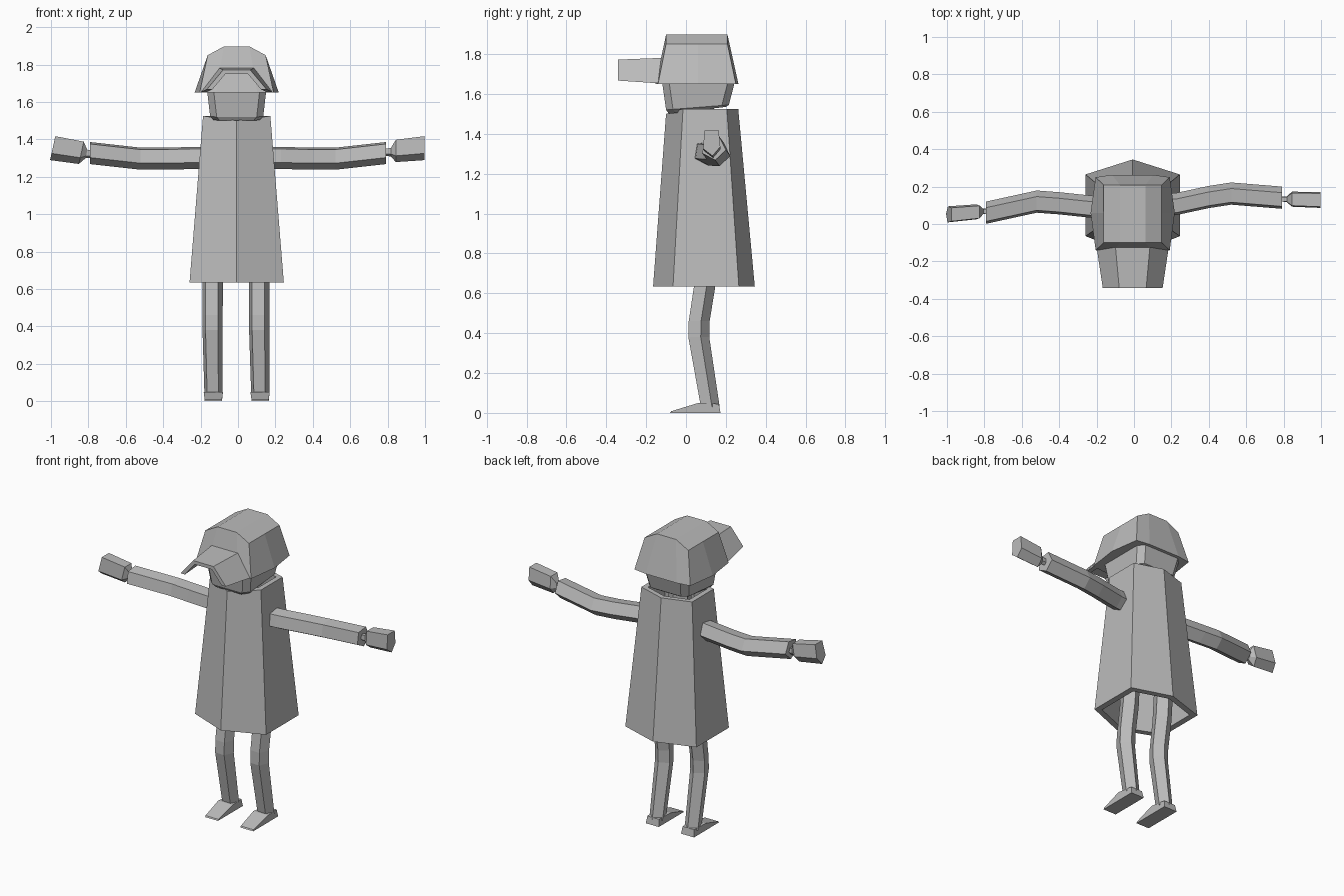
import bpy, bmesh, math
from mathutils import Vector

if "Cube" in bpy.data.objects:
    bpy.data.objects.remove(bpy.data.objects["Cube"])

mat = bpy.data.materials.new("plain grey")
mat.diffuse_color = (0.5, 0.5, 0.5, 1)
mat.use_nodes = True
mat.node_tree.nodes["Principled BSDF"].inputs["Base Color"].default_value = mat.diffuse_color


def loft(name, rings, ends=True, loop=False):
    """Skin equal-length rings of points with flat quads."""
    bm = bmesh.new()
    vs = [[bm.verts.new(p) for p in r] for r in rings]
    pairs = list(zip(vs, vs[1:])) + ([(vs[-1], vs[0])] if loop else [])
    for a, b in pairs:
        for i in range(len(a)):
            j = (i + 1) % len(a)
            bm.faces.new((a[i], a[j], b[j], b[i]))
    if ends and not loop:
        bm.faces.new(vs[0])
        bm.faces.new(vs[-1])
    return finish(name, bm)


def finish(name, bm):
    bmesh.ops.recalc_face_normals(bm, faces=bm.faces)
    me = bpy.data.meshes.new(name)
    bm.to_mesh(me)
    bm.free()
    me.materials.append(mat)
    ob = bpy.data.objects.new(name, me)
    bpy.context.collection.objects.link(ob)
    return ob


def pentagon(r, start):
    return [(r * math.cos(math.radians(start + 72 * i)),
             r * math.sin(math.radians(start + 72 * i))) for i in range(5)]


CX = -0.007  # body centre line


# Coat: hollow six-sided flared shell
def hexagon(w, front, side_f, side_b, back, z, zf):
    return [(CX, front, zf), (CX + w, side_f, z), (CX + w, side_b, z),
            (CX, back, z), (CX - w, side_b, z), (CX - w, side_f, z)]


def shrink(ring, k):
    c = Vector((CX, 0.09, 0))
    return [((x - c.x) * k + c.x, (y - c.y) * k + c.y, z) for x, y, z in ring]


hem = hexagon(0.252, -0.165, -0.065, 0.265, 0.345, 0.635, 0.635)
collar = hexagon(0.18, -0.10, -0.015, 0.205, 0.262, 1.525, 1.50)
loft("coat", [hem, collar, shrink(collar, 0.82), shrink(hem, 0.85)], loop=True)


# Head: block with chamfered corners and a sloping chin
def head_ring(w, f, b, zf, zb, ch=0.035):
    pts = [(-w + ch, f), (w - ch, f), (w, f + ch), (w, b - ch),
           (w - ch, b), (-w + ch, b), (-w, b - ch), (-w, f + ch)]
    return [(CX + x, y, zf + (zb - zf) * (y - f) / (b - f)) for x, y in pts]


loft("head", [head_ring(0.125, -0.085, 0.20, 1.50, 1.535),
              head_ring(0.142, -0.10, 0.215, 1.52, 1.545),
              head_ring(0.158, -0.12, 0.245, 1.66, 1.66)])
loft("neck", [[(CX + x, 0.07 + y, z) for x, y in pentagon(0.07, 18)]
              for z in (1.38, 1.53)])


# Cap: flared arch-topped dome
def cap_ring(a, c, s, f, b, bulge, z, zc):
    return [(CX + x, y, h) for x, y, h in (
        (-a, f, z), (-c, f - bulge, zc), (c, f - bulge, zc), (a, f, z), (s, 0.06, z),
        (a, b, z), (c, b + bulge, zc), (-c, b + bulge, zc), (-a, b, z), (-s, 0.06, z))]


bm = bmesh.new()
low = [bm.verts.new(p) for p in cap_ring(0.198, 0.11, 0.225, -0.14, 0.25, 0.013, 1.65, 1.65)]
top = [bm.verts.new(p) for p in cap_ring(0.155, 0.068, 0.155, -0.10, 0.208, 0, 1.85, 1.897)]
for i in range(10):
    j = (i + 1) % 10
    bm.faces.new((low[i], low[j], top[j], top[i]))
for idx in ((0, 1, 7, 8, 9), (1, 2, 6, 7), (2, 3, 4, 5, 6)):
    bm.faces.new([top[i] for i in idx])
bm.faces.new(low)
finish("cap", bm)


# Visor: thin folded sheet projecting forward
def visor_ring(y, w, t, z0, z1):
    pts = [(-w, z0), (-t, z1), (t, z1), (w, z0),
           (w - 0.03, z0), (t - 0.012, z1 - 0.022), (-t + 0.012, z1 - 0.022), (-w + 0.03, z0)]
    return [(CX + x, y, z) for x, z in pts]


loft("visor", [visor_ring(-0.09, 0.198, 0.095, 1.65, 1.782),
               visor_ring(-0.342, 0.16, 0.072, 1.667, 1.772)])

# Sleeves: bent five-sided tubes, slightly different swing on each side
arm_shape = pentagon(0.063, 134)
for side, s, ys in (("right", 1, (0.105, 0.16, 0.138)), ("left", -1, (0.09, 0.117, 0.058))):
    path = [(0.14, ys[0] - 0.01, 1.305), (0.23, ys[0], 1.304), (0.40, (ys[0] + 2 * ys[1]) / 3, 1.30),
            (0.52, ys[1], 1.30), (0.79, ys[2], 1.33)]
    loft(side + "_arm", [[(s * x, y + p, z + q) for p, q in arm_shape] for x, y, z in path])

# Hands: tapered mitts with a narrow wrist
mitt = [(-0.036, 0.062), (0.036, 0.062), (0.044, -0.02), (0.005, -0.066), (-0.042, -0.03)]
for side, s, y0, y1, z0, z1, lean in (("right", 1, 0.133, 0.128, 1.335, 1.355, 0.0),
                                      ("left", -1, 0.07, 0.05, 1.325, 1.355, 0.22)):
    path = [(0.77, 0.3, z0 - 0.003), (0.805, 0.35, z0 - 0.003),
            (0.832, 0.93, z0 + 0.005), (0.985, 1.0, z1)]
    rings = []
    for x, k, z in path:
        y = y0 + (y1 - y0) * (x - 0.77) / 0.22
        rings.append([(s * (x + 0.012 - lean * (q * k + 0.03)), y + p * k, z + q * k)
                      for p, q in mitt])
    loft(side + "_hand", rings)

# Legs and wedge feet
leg_shape = pentagon(0.058, -130)
for side, x0, x1 in (("left", -0.137, -0.132), ("right", 0.112, 0.118)):
    path = [(x0, 0.105, 0.85, 1), (x0, 0.09, 0.64, 1), (x0, 0.062, 0.46, 0.98),
            (x0, 0.06, 0.38, 0.98), (x1, 0.118, 0.03, 0.88)]
    loft(side + "_leg", [[(x + p * k, y + q * k, z) for p, q in leg_shape]
                         for x, y, z, k in path])
    side_profile = [(-0.08, 0.0), (-0.075, 0.008), (0.062, 0.05), (0.165, 0.045), (0.173, 0.0)]
    half = (0.04, 0.04, 0.045, 0.035, 0.04)
    loft(side + "_foot", [[(x1 + d * h, y, z) for (y, z), h in zip(side_profile, half)]
                          for d in (-1.15, 1.15)])
